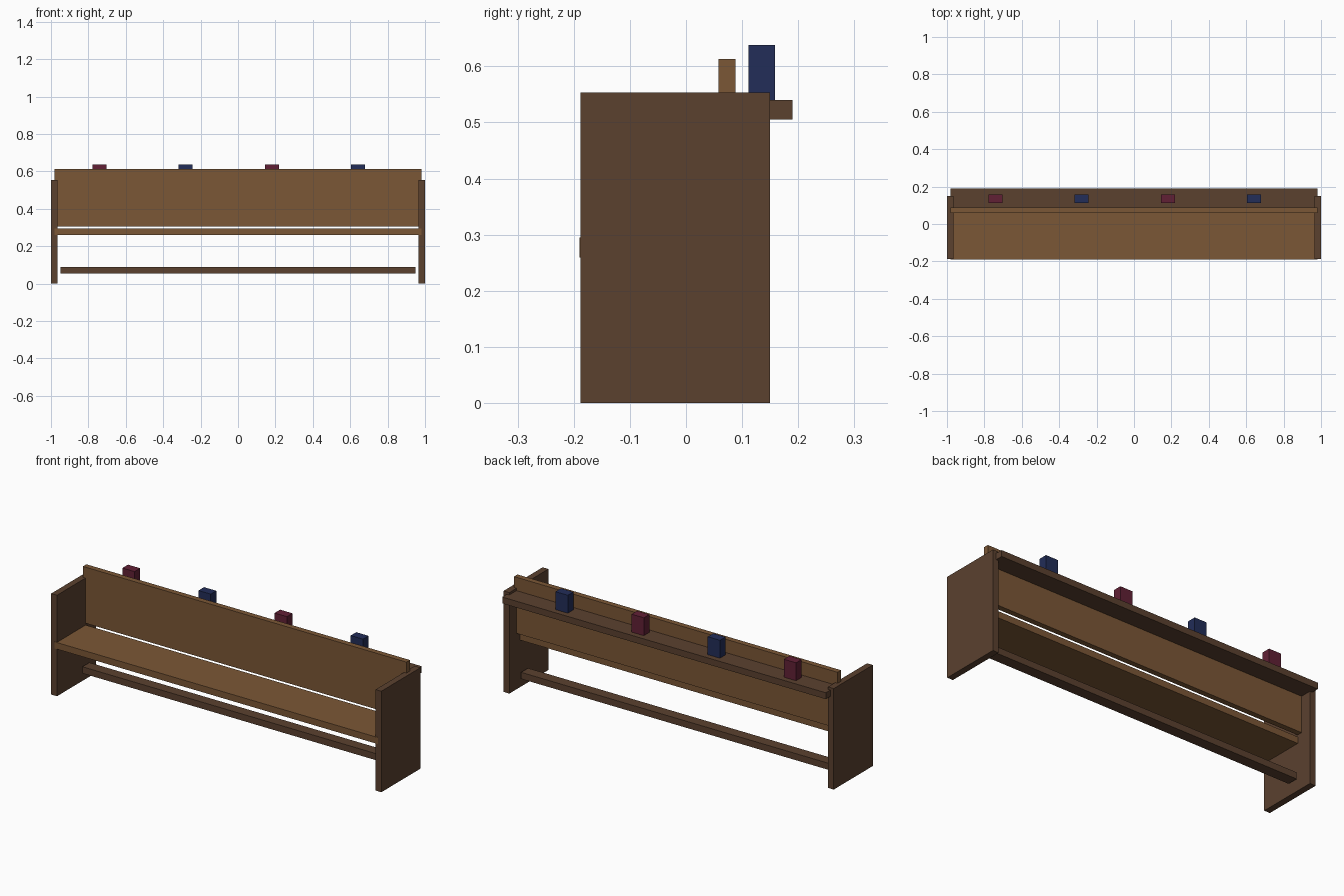
import bpy

if "Cube" in bpy.data.objects:
    bpy.data.objects.remove(bpy.data.objects["Cube"])

def lin(c):
    c /= 255
    return c / 12.92 if c <= 0.04045 else ((c + 0.055) / 1.055) ** 2.4

def material(name, rgb):
    m = bpy.data.materials.new(name)
    m.diffuse_color = (*[lin(c) for c in rgb], 1)
    m.use_nodes = True
    m.node_tree.nodes["Principled BSDF"].inputs["Base Color"].default_value = m.diffuse_color
    return m

dark = material("dark wood", (91, 65, 47))
light = material("light wood", (123, 87, 54))
red = material("burgundy", (97, 32, 53))
blue = material("navy", (34, 45, 88))

def box(name, x, y, z, mat):
    """Axis-aligned box from (min, max) ranges."""
    r = (x, y, z)
    bpy.ops.mesh.primitive_cube_add(size=1, location=[(a + b) / 2 for a, b in r])
    o = bpy.context.object
    o.name = name
    o.scale = [b - a for a, b in r]
    bpy.ops.object.transform_apply(location=False, rotation=False, scale=True)
    o.data.materials.append(mat)
    return o

# End panels
box("left_end_panel", (-1.0, -0.965), (-0.188, 0.15), (0, 0.553), dark)
box("right_end_panel", (0.965, 1.0), (-0.188, 0.15), (0, 0.553), dark)

# Seat and backrest, with a narrow gap between them
box("seat", (-0.98, 0.98), (-0.19, 0.06), (0.259, 0.295), light)
box("backrest", (-0.98, 0.98), (0.058, 0.088), (0.306, 0.613), light)

# Book ledge behind the backrest and low footrest rail
box("book_ledge", (-0.98, 0.98), (0.088, 0.19), (0.505, 0.54), dark)
box("footrest_rail", (-0.95, 0.95), (0.01, 0.07), (0.054, 0.09), dark)

# Books standing on the ledge
for i in range(4):
    cx = -0.741 + 0.461 * i
    box(f"book_{i + 1}", (cx - 0.037, cx + 0.037), (0.111, 0.159), (0.54, 0.638),
        blue if i % 2 else red)
